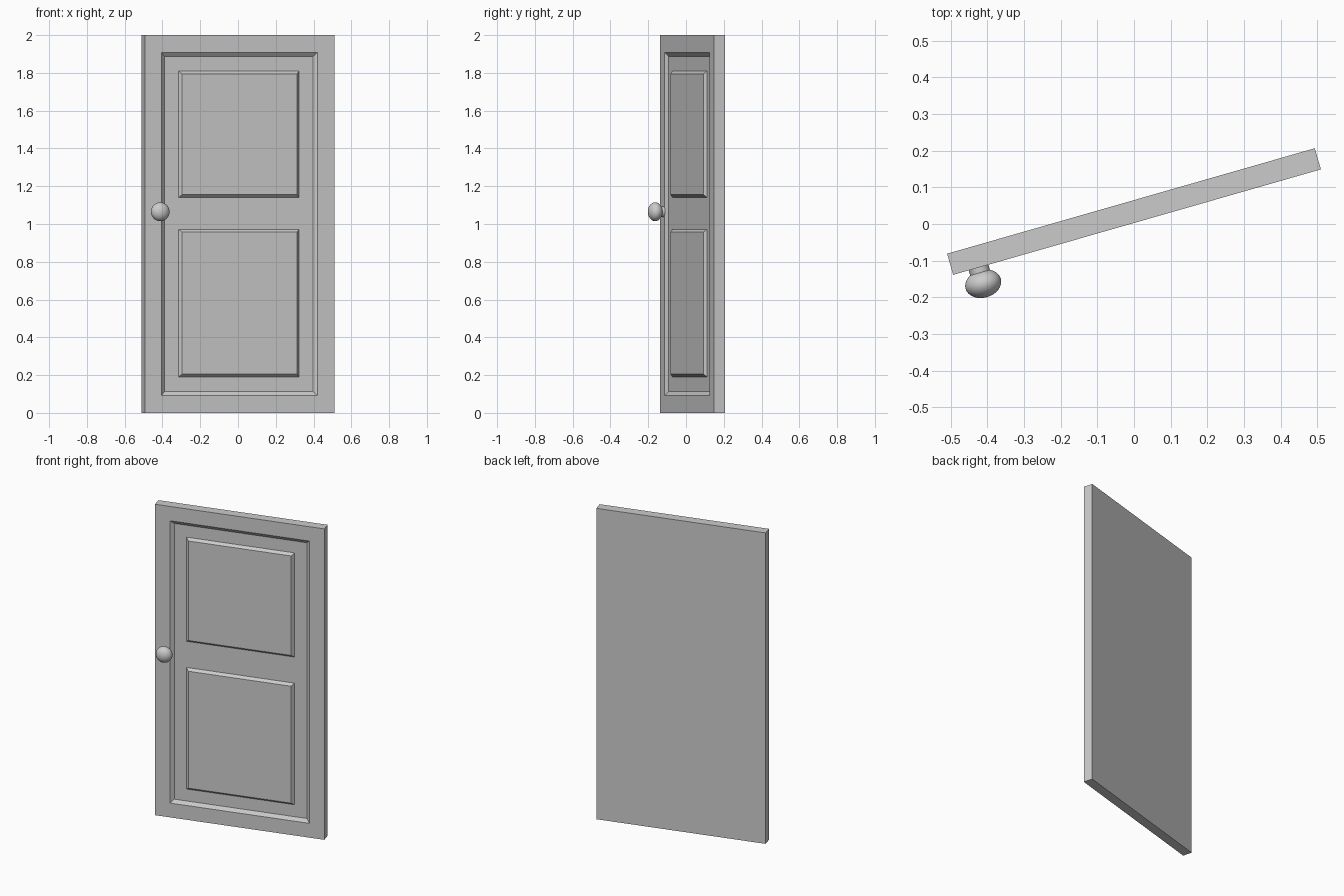
import bpy, bmesh, math
from mathutils import Matrix

if "Cube" in bpy.data.objects:
    bpy.data.objects.remove(bpy.data.objects["Cube"])

# Door frame of reference: swung open 16 degrees about z
SWING = Matrix.Translation((0, 0.034, 0)) @ Matrix.Rotation(math.radians(16), 4, 'Z')
W, T, H = 1.044, 0.06, 2.0
RECESS = 0.016


def add_object(name, bm, smooth=False):
    bmesh.ops.transform(bm, matrix=SWING, verts=bm.verts)
    mesh = bpy.data.meshes.new(name)
    bm.to_mesh(mesh)
    bm.free()
    obj = bpy.data.objects.new(name, mesh)
    bpy.context.collection.objects.link(obj)
    if smooth:
        bpy.context.view_layer.objects.active = obj
        obj.select_set(True)
        bpy.ops.object.shade_smooth_by_angle(angle=math.radians(40))
        obj.select_set(False)
    return obj


def box(x0, x1, y0, y1, z0, z1):
    bm = bmesh.new()
    m = Matrix.Translation(((x0 + x1) / 2, (y0 + y1) / 2, (z0 + z1) / 2)) @ \
        Matrix.Diagonal((x1 - x0, y1 - y0, z1 - z0, 1))
    bmesh.ops.create_cube(bm, size=1, matrix=m)
    bm.normal_update()
    return bm


def front_face(bm):
    return min(bm.faces, key=lambda f: f.calc_center_median().y)


# Slab with a bevelled recess in the front face
bm = box(-W / 2, W / 2, -T / 2, T / 2, 0, H)
face = front_face(bm)
bmesh.ops.inset_region(bm, faces=[face], thickness=0.13)
bmesh.ops.inset_region(bm, faces=[face], thickness=0.03)
for v in face.verts:
    v.co.y += RECESS
add_object("door_slab", bm)

# Raised panels with sloped edges, open where they meet the slab
for name, z0, z1 in (("lower_panel", 0.19, 0.972), ("upper_panel", 1.14, 1.81)):
    bm = box(-0.332, 0.332, -T / 2, -T / 2 + RECESS, z0, z1)
    face = front_face(bm)
    cx, cz = 0, (z0 + z1) / 2
    for v in face.verts:
        v.co.x -= math.copysign(0.015, v.co.x - cx)
        v.co.z -= math.copysign(0.015, v.co.z - cz)
    back = max(bm.faces, key=lambda f: f.calc_center_median().y)
    bmesh.ops.delete(bm, geom=[back], context='FACES_ONLY')
    add_object(name, bm)

# Knob: flattened ball on a short neck
KX, KZ = -0.45, 1.065
bm = bmesh.new()
turn = Matrix.Rotation(math.radians(90), 4, 'X')
bmesh.ops.create_uvsphere(bm, u_segments=32, v_segments=16, radius=1,
                          matrix=Matrix.Translation((KX, -0.076, KZ)) @ turn @
                          Matrix.Diagonal((0.05, 0.05, 0.038, 1)))
add_object("door_knob", bm, True)

bm = bmesh.new()
bmesh.ops.create_cone(bm, cap_ends=False, segments=32, radius1=0.028, radius2=0.028,
                      depth=0.03, matrix=Matrix.Translation((KX, -0.045, KZ)) @ turn)
add_object("knob_neck", bm, True)
